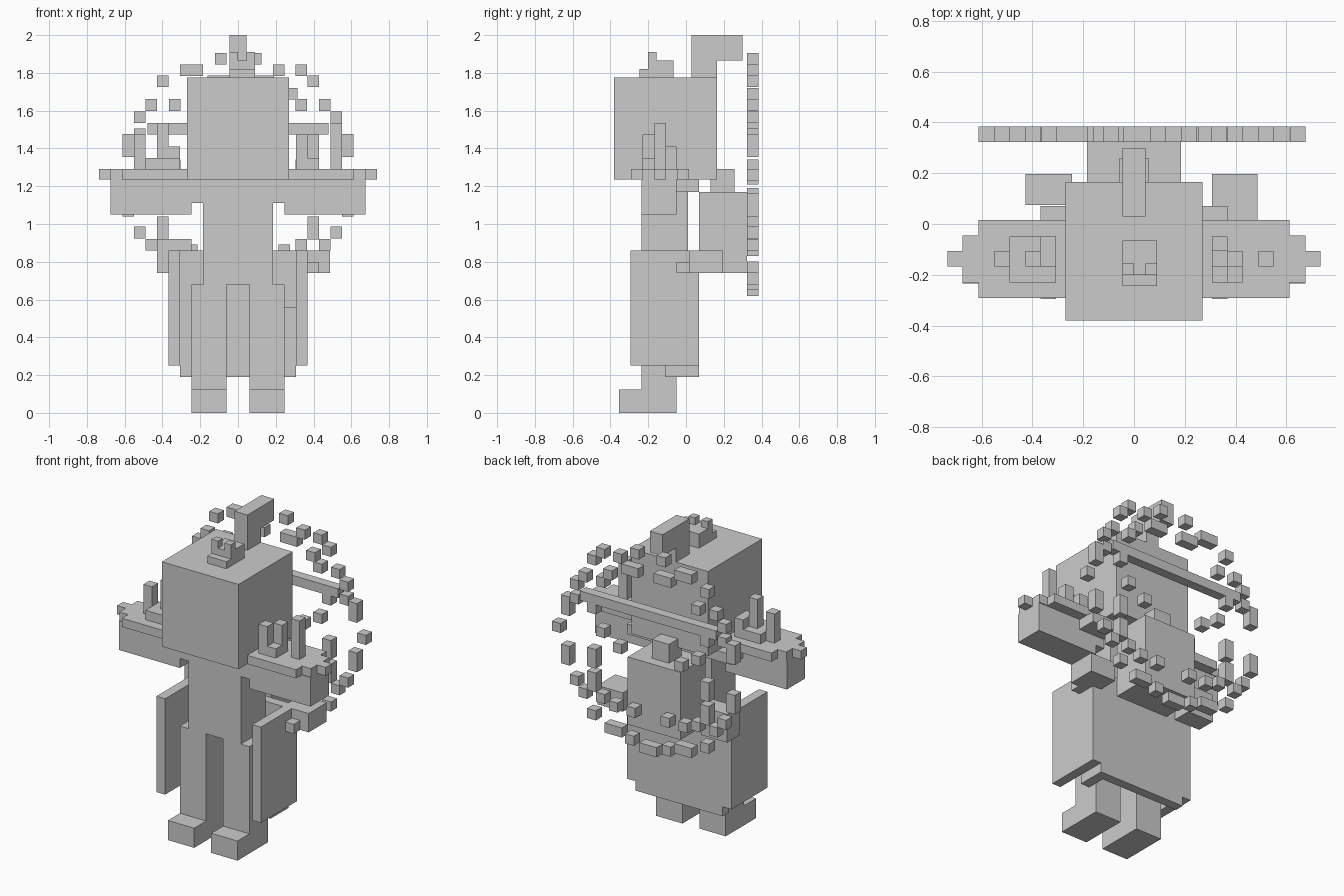
import bpy, bmesh
from mathutils import Vector

mat = bpy.data.materials.new("plain_grey")
mat.diffuse_color = (0.6, 0.6, 0.6, 1)
V = 0.061  # block size


def blocks(name, boxes):
    """One object from boxes given as (x0, x1, y0, y1, z0, z1)."""
    bm = bmesh.new()
    for x0, x1, y0, y1, z0, z1 in boxes:
        size = Vector((x1 - x0, y1 - y0, z1 - z0))
        mid = Vector((x0 + x1, y0 + y1, z0 + z1)) / 2
        for v in bmesh.ops.create_cube(bm, size=1)["verts"]:
            v.co = v.co * size + mid
    me = bpy.data.meshes.new(name)
    bm.to_mesh(me)
    bm.free()
    me.materials.append(mat)
    bpy.context.collection.objects.link(bpy.data.objects.new(name, me))


def pair(name, boxes):
    """Left and right copies mirrored across x = 0."""
    blocks("right_" + name, boxes)
    blocks("left_" + name, [(-b[1], -b[0]) + tuple(b[2:]) for b in boxes])


# Legs and shoes
pair("shoe", [(.06, .245, -.355, -.05, 0, .125)])
pair("leg", [(.06, .245, -.235, -.05, .125, .68)])

# Body and collar
blocks("torso", [(-.185, .185, -.235, .01, .68, 1.17)])
blocks("collar", [(-.368, .368, -.235, .07, 1.17, 1.235)])

# Long coat: side panels and back
pair("coat_side", [(.307, .368, -.295, .07, .25, .86)])
blocks("coat_back", [(-.307, .307, .01, .07, .19, .86)])
blocks("coat_hem", [(.245, .307, -.11, .01, .19, .56)])

# Arms held out, with shoulder plates and hand tips
pair("arm", [(.245, .675, -.235, -.05, 1.05, 1.235),
             (.185, .245, -.235, -.05, 1.11, 1.17)])
pair("shoulder_plate", [(.25, .613, -.292, .015, 1.235, 1.29),
                        (.613, .675, -.23, -.045, 1.235, 1.29),
                        (.675, .735, -.167, -.106, 1.235, 1.29)])

# Spikes on the shoulders
blocks("right_spikes", [(.49, .55, -.167, -.106, 1.29, 1.535),
                        (.307, .428, -.23, -.106, 1.29, 1.35),
                        (.307, .368, -.23, -.167, 1.35, 1.475),
                        (.307, .368, -.106, -.05, 1.29, 1.41),
                        (.368, .428, -.167, -.106, 1.35, 1.475)])
blocks("left_spikes", [(-.49, -.307, -.23, -.05, 1.29, 1.35),
                       (-.55, -.49, -.167, -.106, 1.29, 1.475),
                       (-.428, -.307, -.167, -.106, 1.35, 1.41),
                       (-.428, -.368, -.167, -.106, 1.41, 1.535),
                       (-.368, -.307, -.106, -.05, 1.35, 1.41)])

# Head with hair lock and small crest
blocks("head", [(-.27, .27, -.38, .165, 1.235, 1.775)])
blocks("hair_lock", [(-.045, .045, .03, .165, 1.775, 1.865),
                     (-.045, .045, .03, .3, 1.865, 2.0)])
blocks("crest", [(-.045, .09, -.245, -.065, 1.775, 1.82),
                 (-.045, .09, -.2, -.065, 1.82, 1.865),
                 (-.045, 0, -.2, -.155, 1.865, 1.91),
                 (.045, .09, -.2, -.155, 1.82, 1.91)])

# Backpack with top knob and side pouches
blocks("backpack", [(-.185, .185, .07, .322, .74, 1.17),
                    (-.06, .06, .13, .257, 1.17, 1.29)])
blocks("right_pouch", [(.307, .487, .015, .197, .74, .86),
                       (.368, .428, -.05, .015, .74, .80)])
blocks("left_pouch", [(-.428, -.245, .075, .197, .74, .92)])


def ring(name, cells):
    """Floating blocks behind the back: (x, z, width, height) in block units."""
    blocks(name, [(x - w * V / 2, x + w * V / 2, .322, .383,
                   z - h * V / 2, z + h * V / 2) for x, z, w, h in cells])


def both(cells):
    return cells + [(-x, z, w, h) for x, z, w, h in cells]


# Outer broken circle
ring("outer_ring", both([
    (.398, 1.755, 1, 1), (.46, 1.63, 1, 1), (.52, 1.565, 1, 1),
    (.582, 1.415, 1, 2), (.582, 1.10, 1, 2), (.52, .955, 1, 1),
    (.46, .89, 1, 1), (.398, .77, 1, 1), (.245, .71, 2, 1)])
    + [(.645, 1.26, 1, 1), (.335, 1.815, 1, 1), (.215, 1.815, 1, 1),
       (.095, 1.875, 1, 1), (-.092, 1.875, 1, 1), (-.245, 1.815, 2, 1),
       (0, .65, 2, 1), (.13, .68, 1, 1), (-.13, .68, 1, 1)])

# Inner broken circle
ring("inner_ring", both([
    (.335, 1.63, 1, 1), (.398, 1.445, 1, 1), (.52, 1.475, 1, 1),
    (.398, 1.13, 1, 2), (.398, .98, 1, 2), (.335, .89, 1, 1),
    (.245, .86, 1, 1), (.12, .86, 1, 1), (.335, 1.31, 1, 1),
    (.215, 1.24, 1, 1)])
    + [(.285, 1.69, 1, 1), (.13, 1.755, 2, 1), (-.1, 1.755, 2, 1)])

# Cross bar of the circle
blocks("ring_bar", [(-.48, .48, .322, .383, 1.475, 1.535)])
